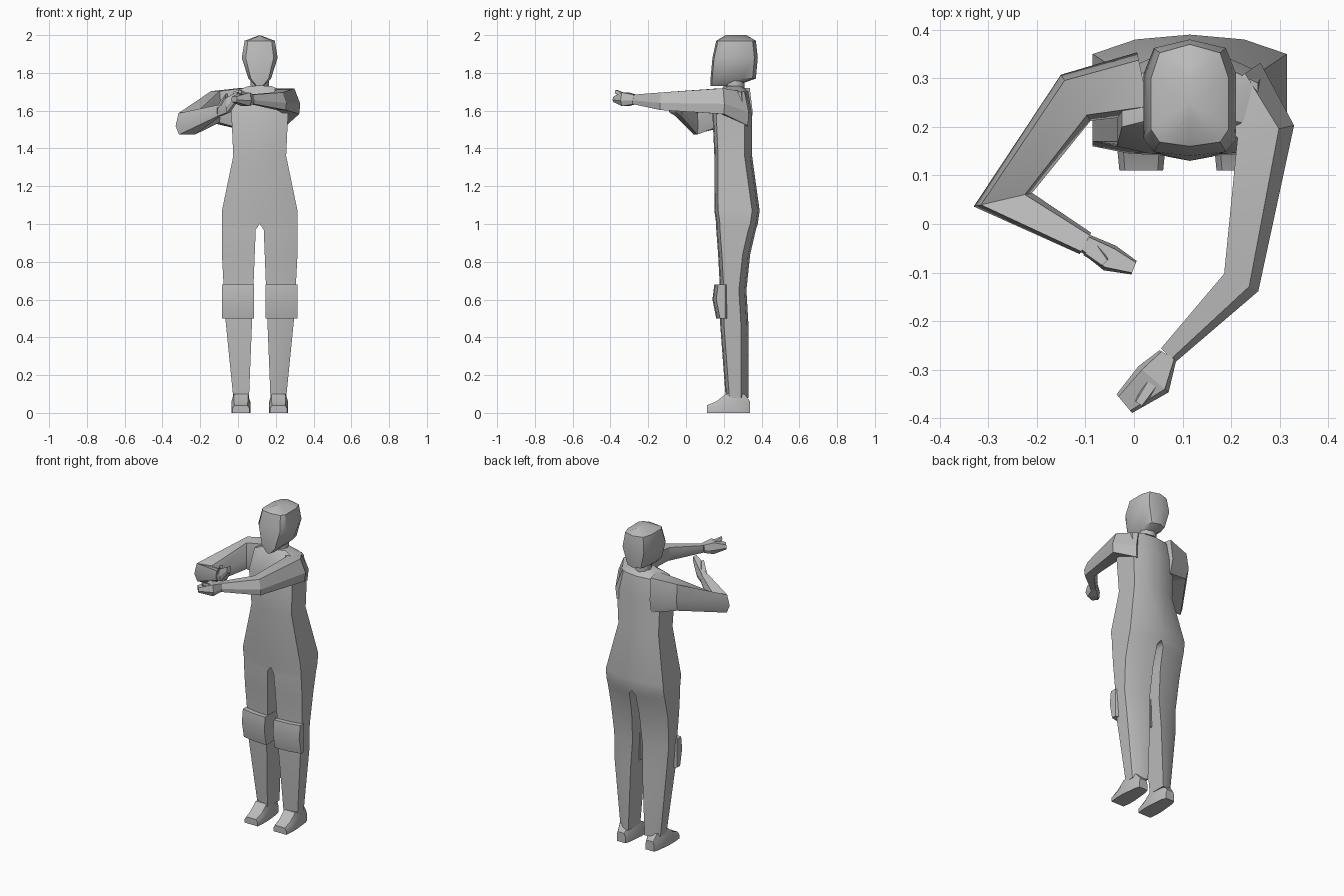
import bpy, bmesh, math
from mathutils import Vector

cube = bpy.data.objects.get("Cube")
if cube:
    bpy.data.objects.remove(cube)

colour = (0.5, 0.5, 0.5, 1)
grey = bpy.data.materials.new("plain grey")
grey.use_nodes = True
grey.diffuse_color = colour
grey.node_tree.nodes["Principled BSDF"].inputs["Base Color"].default_value = colour

# The body stands off centre because of the reaching arms
body_axis = 0.115


def finish(obj, angle):
    """Give an object its material and smooth shading with sharp edges."""
    obj.data.materials.append(grey)
    bpy.ops.object.select_all(action='DESELECT')
    obj.select_set(True)
    bpy.context.view_layer.objects.active = obj
    bpy.ops.object.shade_smooth_by_angle(angle=math.radians(angle))


def loft(name, rings, mirrored, angle):
    """Skin a list of equal rings; faces lying on the mirror plane are left out."""
    bm = bmesh.new()
    rows = [[bm.verts.new(point) for point in ring] for ring in rings]
    faces = [rows[0], rows[-1]]
    for lower, upper in zip(rows, rows[1:]):
        for i in range(len(lower)):
            faces.append([lower[i - 1], lower[i], upper[i], upper[i - 1]])
    for corners in faces:
        on_mirror_plane = all(corner.co.x == 0 for corner in corners)
        if not (mirrored and on_mirror_plane):
            bm.faces.new(corners)
    bmesh.ops.recalc_face_normals(bm, faces=bm.faces)
    mesh = bpy.data.meshes.new(name)
    bm.to_mesh(mesh)
    bm.free()
    obj = bpy.data.objects.new(name, mesh)
    bpy.context.collection.objects.link(obj)
    finish(obj, angle)
    if mirrored:
        obj.location.x = body_axis
        obj.modifiers.new("Mirror", 'MIRROR')


def half_ring(z, inner, outer, front, back, bevel=0.04, flat=0.56):
    """Half of a bevelled cross-section, from the inner front to the inner back."""
    middle = inner + (outer - inner) * flat
    return [(inner, front, z), (middle, front + bevel / 8, z),
            (outer, front + bevel / 2, z), (outer, back - bevel, z),
            (middle, back - bevel / 4, z), (inner, back, z)]


def leg_gap(z):
    """Half the gap between the legs, which opens below the crotch."""
    return 0.0 if z >= 1 else 0.02 + 0.04 * (1 - z)


# Torso and legs: height, half width, front and back
body_profile = [
    (1.73, 0.06, 0.2, 0.3),
    (1.7, 0.14, 0.18, 0.33),
    (1.58, 0.15, 0.14, 0.35),
    (1.36, 0.14, 0.15, 0.35),
    (1.07, 0.2, 0.15, 0.39),
    (1, 0.2, 0.16, 0.38),
    (0.97, 0.2, 0.16, 0.37),
    (0.84, 0.2, 0.17, 0.34),
    (0.65, 0.19, 0.18, 0.32),
    (0.48, 0.18, 0.18, 0.33),
    (0.08, 0.14, 0.21, 0.33),
]
loft("body", [half_ring(z, leg_gap(z), width, front, back)
              for z, width, front, back in body_profile], True, 35)

# Knee pads wrap the front of each leg
knee_profile = [(0.68, 0.15), (0.6, 0.14), (0.5, 0.16)]
loft("knee_pads", [half_ring(z, 0.03, 0.2, front, 0.25)
                   for z, front in knee_profile], True, 35)

# Feet: sections from heel to toe, flat below and bevelled above
foot_middle = 0.1
feet = []
for y, half, top in [(0.34, 0.03, 0.06), (0.31, 0.04, 0.1), (0.21, 0.05, 0.1),
                     (0.16, 0.05, 0.06), (0.11, 0.045, 0.04)]:
    left, right = foot_middle - half, foot_middle + half
    edge, shoulder = half / 4, top * 0.6
    feet.append([(left, y, 0), (right, y, 0), (right, y, shoulder),
                 (right - edge, y, top), (left + edge, y, top), (left, y, shoulder)])
loft("feet", feet, True, 35)

# Neck
bpy.ops.mesh.primitive_cylinder_add(vertices=8, radius=0.05, depth=0.12,
                                    location=(body_axis, 0.26, 1.75))
neck = bpy.context.object
neck.name = "neck"
finish(neck, 50)

# Head: chin to crown, narrowing to a ridge line on top
head_profile = [
    (1.73, 0.02, 0.13, 0.26),
    (1.77, 0.06, 0.13, 0.37),
    (1.88, 0.095, 0.14, 0.38),
    (1.97, 0.08, 0.16, 0.37),
    (2, 0, 0.21, 0.32),
]
loft("head", [half_ring(z, 0, width, front, back, bevel=0.07, flat=0.78)
              for z, width, front, back in head_profile], True, 35)


def limb(name, path, start, end, bulge=0.0, lean=0.0):
    """Six-sided tube, tapered from start to end (half width, half height)."""
    points = [Vector(point) for point in path]
    steps = [(b - a).normalized() for a, b in zip(points, points[1:])]
    section = [(-0.75, 1), (0.75, 1), (1, -0.2), (0.7, -1), (-0.7, -1), (-1, -0.2)]
    rings = []
    for i, (before, after) in enumerate(zip(steps[:1] + steps, steps + steps[-1:])):
        t = i / len(steps)
        swell = 1 + bulge * math.sin(math.pi * t)
        width, height = [(a + (b - a) * t) * swell for a, b in zip(start, end)]
        along = before + after
        # A bent joint is mitred, so it widens with the bend
        width *= 2 / along.length
        side = Vector((-along.y, along.x, 0)).normalized() * width
        up = Vector((0, 0, height))
        rings.append([points[i] + side * (s + lean * t_up) + up * t_up
                      for s, t_up in section])
    loft(name, rings, False, 25)


# Arms reach forward, the right one bent further
right_wrist, left_wrist = (-0.1, -0.04, 1.6), (0.07, -0.27, 1.66)
limb("right_arm", [(0.02, 0.29, 1.61), (-0.12, 0.26, 1.62), (-0.27, 0.05, 1.53), right_wrist],
     start=(0.065, 0.11), end=(0.025, 0.03))
limb("left_arm", [(0.2, 0.29, 1.61), (0.27, 0.19, 1.65), (0.22, -0.12, 1.65), left_wrist],
     start=(0.07, 0.09), end=(0.02, 0.025), lean=-0.25)

# Mitten hands and thumbs
limb("right_hand", [right_wrist, (-0.05, -0.07, 1.63), (0, -0.09, 1.68)],
     start=(0.02, 0.03), end=(0.015, 0.02), bulge=0.6)
limb("right_thumb", [(-0.09, -0.05, 1.62), (-0.06, -0.08, 1.68)],
     start=(0.02, 0.02), end=(0.01, 0.01))
limb("left_hand", [left_wrist, (0.04, -0.32, 1.66), (-0.02, -0.37, 1.66)],
     start=(0.02, 0.025), end=(0.025, 0.015), bulge=0.8)
limb("left_thumb", [(0.05, -0.31, 1.67), (0.01, -0.37, 1.7)],
     start=(0.015, 0.015), end=(0.01, 0.01))
